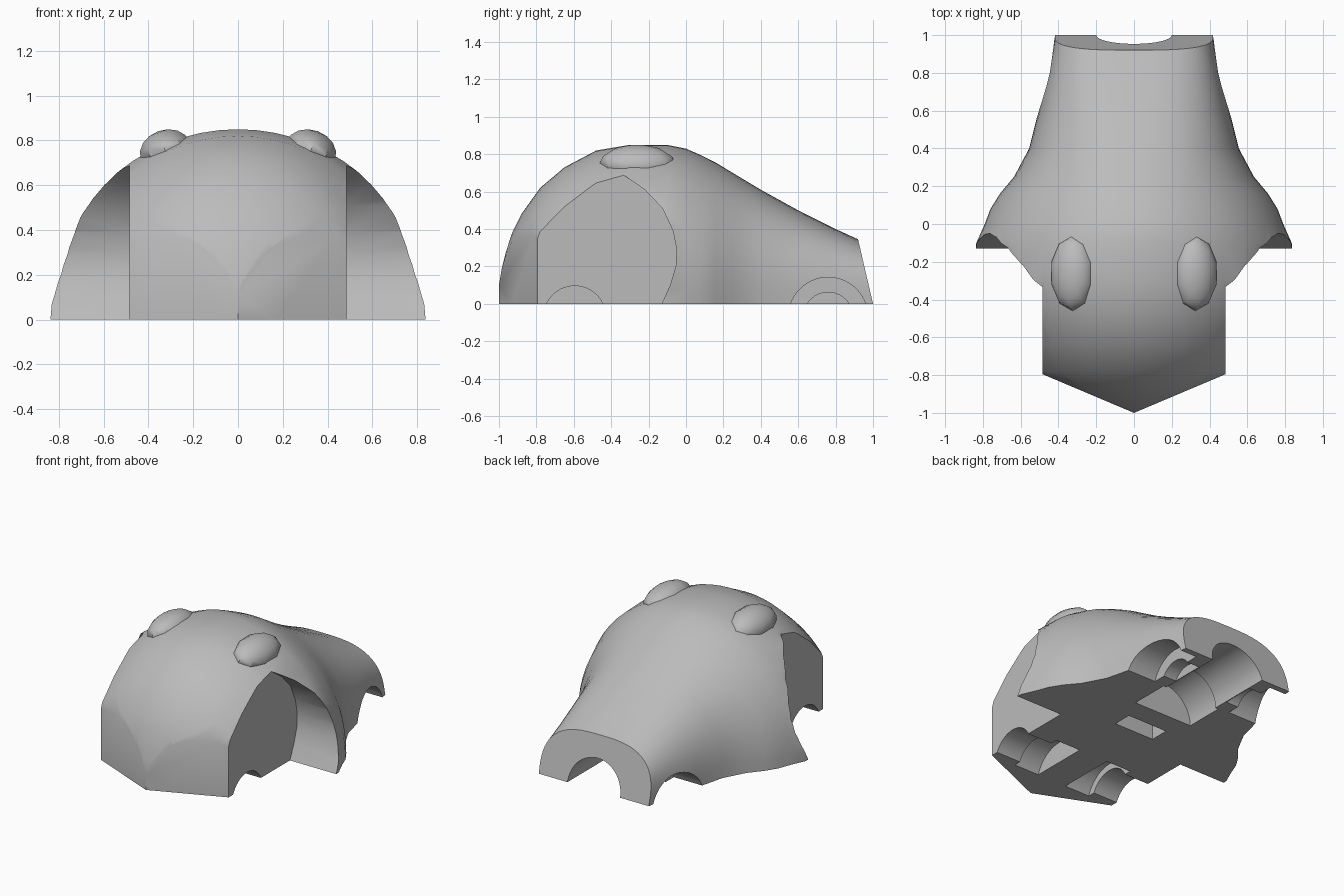
import bpy, bmesh, math
from mathutils import Vector

cube = bpy.data.objects.get("Cube")
if cube:
    bpy.data.objects.remove(cube)

grey = bpy.data.materials.new("plain_grey")
grey.use_nodes = True
grey.diffuse_color = (0.5, 0.5, 0.5, 1)
grey.node_tree.nodes["Principled BSDF"].inputs["Base Color"].default_value = (0.5, 0.5, 0.5, 1)


def make(name, bm):
    bmesh.ops.recalc_face_normals(bm, faces=bm.faces)
    mesh = bpy.data.meshes.new(name)
    bm.to_mesh(mesh)
    bm.free()
    mesh.materials.append(grey)
    ob = bpy.data.objects.new(name, mesh)
    bpy.context.collection.objects.link(ob)
    return ob


def select(ob):
    bpy.ops.object.select_all(action='DESELECT')
    ob.select_set(True)
    bpy.context.view_layer.objects.active = ob


def prism(name, points, shift):
    """Extrude a closed outline along a vector."""
    bm = bmesh.new()
    face = bm.faces.new([bm.verts.new(p) for p in points])
    top = bmesh.ops.extrude_face_region(bm, geom=[face])["geom"]
    bmesh.ops.translate(bm, vec=shift, verts=[g for g in top if isinstance(g, bmesh.types.BMVert)])
    return make(name, bm)


def circle(r, n=48):
    return [(r * math.cos(math.tau * (i + .5) / n), r * math.sin(math.tau * (i + .5) / n)) for i in range(n)]


# Shell lofted along y: station, half width, crown height, section exponent
STATIONS = [
    (-1.01, .05, .04, 2), (-1.0, .1, .1, 2), (-.985, .16, .19, 2), (-.965, .23, .27, 2),
    (-.93, .34, .38, 2), (-.88, .46, .48, 2), (-.78, .62, .62, 2), (-.65, .69, .73, 2),
    (-.48, .79, .82, 2), (-.3, .85, .85, 2), (-.1, .835, .85, 2), (.0, .79, .83, 2),
    (.08, .76, .795, 2), (.16, .71, .755, 2.05), (.25, .635, .70, 2.15), (.4, .555, .61, 2.3),
    (.6, .505, .5, 2.5), (.8, .455, .4, 2.8), (.92, .43, .345, 3), (1.05, .41, .295, 3)]
STEPS = 32
bm = bmesh.new()
rings = []
for y, w, h, n in STATIONS:
    ring = []
    for i in range(STEPS + 1):
        a = math.pi * i / STEPS
        c, s = math.cos(a), max(0, math.sin(a))
        ring.append(bm.verts.new((math.copysign(w * abs(c) ** (2 / n), c), y,
                                  h * s ** (2 / n) if 0 < i < STEPS else 0)))
    rings.append(ring)
for a, b in zip(rings, rings[1:]):
    for i in range(STEPS + 1):
        j = (i + 1) % (STEPS + 1)
        bm.faces.new((a[i], a[j], b[j], b[i]))
bm.faces.new(rings[0])
bm.faces.new(rings[-1])

# Pointed nose and sloping rear face
for co, no in (((0, -1, 0), (.205, -.485, 0)), ((0, -1, 0), (-.205, -.485, 0)),
               ((0, 1, 0), (0, .345, .08))):
    cut = bmesh.ops.bisect_plane(bm, geom=bm.verts[:] + bm.edges[:] + bm.faces[:], dist=1e-5,
                                 plane_co=Vector(co), plane_no=Vector(no), clear_outer=True)
    edges = [e for e in bm.edges if e.is_boundary]
    bmesh.ops.holes_fill(bm, edges=edges, sides=0)
shell = make("body_shell", bm)

# Cutters for wheel arches, wheel pockets, hubs, tunnel and socket
cutters = []
arch = [(-.13, -.1), (-.13, 0), (-.085, .1), (-.055, .2), (-.05, .29), (-.07, .39), (-.125, .51),
        (-.22, .61), (-.35, .70), (-.5, .95), (-1.3, .95), (-1.3, -.1)]
for s in (1, -1):
    cutters.append(prism("arch_cutter", [(s * .485, y, z) for y, z in arch], (s * .6, 0, 0)))
    for name, y, r, x0, x1 in (("front_pocket", -.595, .212, .11, .3), ("front_hub", -.595, .166, .25, .6),
                               ("rear_pocket", .76, .212, .3, .7), ("rear_hub", .76, .132, .205, .4)):
        pts = [(s * x0, y + a, b - .07) for a, b in circle(r)]
        cutters.append(prism(name + "_cutter", pts, (s * (x1 - x0), 0, 0)))
cutters.append(prism("tunnel_cutter", [(a, .5, b) for a, b in circle(.2)], (0, .7, 0)))
cutters.append(prism("tunnel_end_cutter", [(a, .28, b) for a, b in circle(.222)], (0, .27, 0)))
cutters.append(prism("socket_cutter", [(-.15, 0, -.1), (.15, 0, -.1), (.15, .13, -.1), (-.15, .13, -.1)],
                     (0, 0, .25)))
select(shell)
for c in cutters:
    c.hide_render = True
    mod = shell.modifiers.new("cut", 'BOOLEAN')
    mod.operation, mod.solver, mod.object = 'DIFFERENCE', 'EXACT', c
    bpy.ops.object.modifier_apply(modifier=mod.name)
for c in cutters:
    bpy.data.objects.remove(c)
bpy.ops.object.shade_smooth_by_angle(angle=math.radians(32))

# Low-poly brow bumps
for s, side in ((1, "left"), (-1, "right")):
    bm = bmesh.new()
    bmesh.ops.create_uvsphere(bm, u_segments=10, v_segments=8, radius=1)
    bump = make(side + "_brow_bump", bm)
    bump.location = (s * .325, -.26, .755)
    bump.scale = (.122, .2, .092)
    bump.rotation_euler = (0, s * math.radians(20), 0)
    select(bump)
    bpy.ops.object.shade_smooth_by_angle(angle=math.radians(32))
